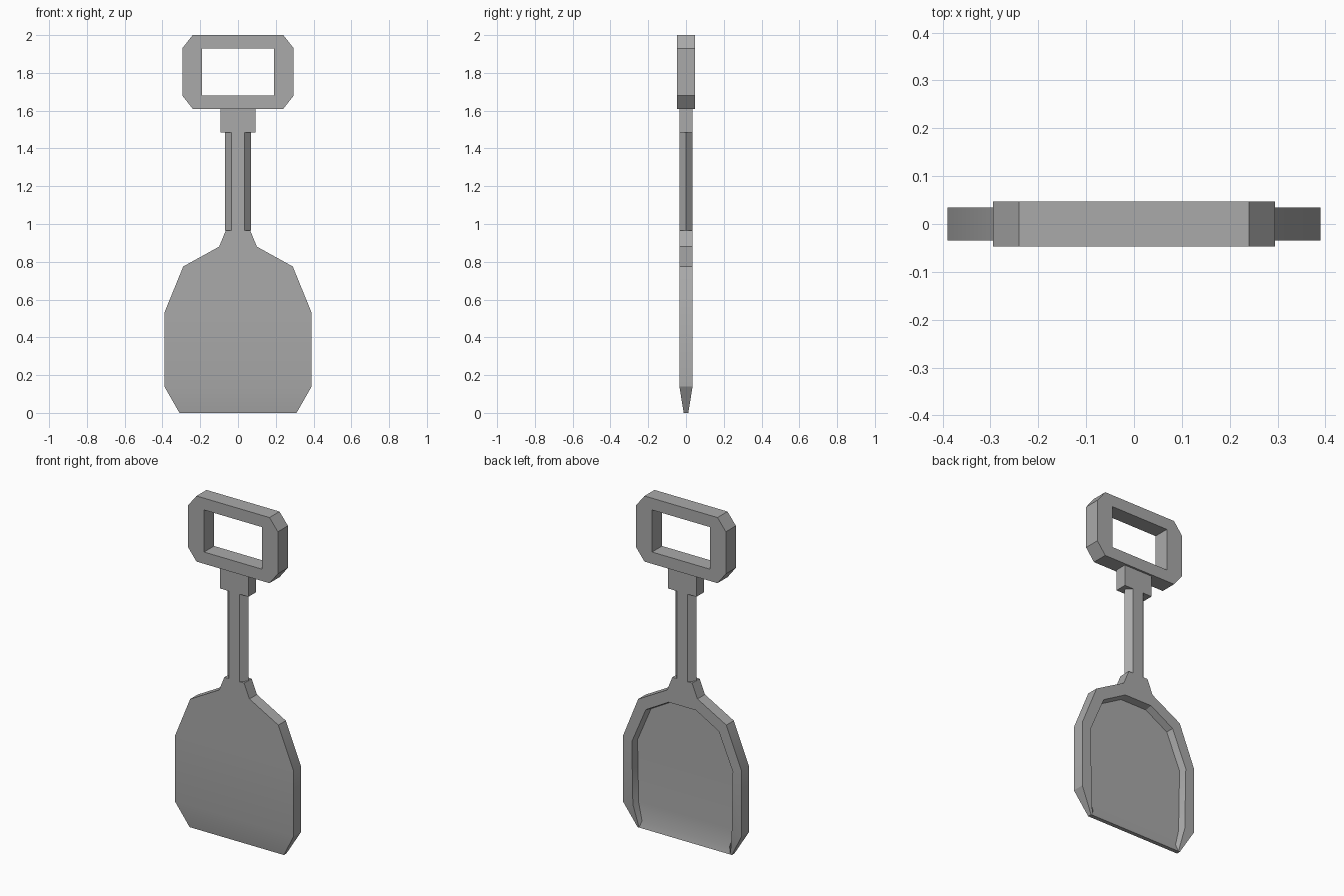
import bpy, bmesh, math

if "Cube" in bpy.data.objects:
    bpy.data.objects.remove(bpy.data.objects["Cube"])

grey = bpy.data.materials.new("grey_metal")
grey.diffuse_color = (0.4, 0.4, 0.4, 1)
grey.use_nodes = True
grey.node_tree.nodes["Principled BSDF"].inputs["Base Color"].default_value = grey.diffuse_color


def finish(name, bm, angle=25):
    bmesh.ops.recalc_face_normals(bm, faces=bm.faces)
    mesh = bpy.data.meshes.new(name)
    bm.to_mesh(mesh)
    bm.free()
    mesh.materials.append(grey)
    obj = bpy.data.objects.new(name, mesh)
    bpy.context.collection.objects.link(obj)
    bpy.ops.object.select_all(action='DESELECT')
    obj.select_set(True)
    bpy.context.view_layer.objects.active = obj
    bpy.ops.object.shade_smooth_by_angle(angle=math.radians(angle))
    return obj


def prism(name, loop, axis, a, b):
    """Extrude a closed 2D loop along y or z."""
    bm = bmesh.new()
    put = (lambda p, t: (p[0], t, p[1])) if axis == 'y' else (lambda p, t: (p[0], p[1], t))
    lo = [bm.verts.new(put(p, a)) for p in loop]
    hi = [bm.verts.new(put(p, b)) for p in loop]
    bm.faces.new(lo)
    bm.faces.new(hi)
    n = len(loop)
    for i in range(n):
        j = (i + 1) % n
        bm.faces.new((lo[i], lo[j], hi[j], hi[i]))
    return finish(name, bm)


# Blade: flat front, dished back with a raised rim, tapered bottom edge
outer = [(.31, 0, .012), (.39, .14, .035), (.39, .53, .035),
         (.29, .775, .035), (.10, .88, .035), (.065, .965, .035)]
rim = [(.30, 0, .012), (.325, .14, .035), (.332, .51, .035),
       (.24, .725, .035), (.09, .81, .035)]
floor = [(.288, .04, .002), (.315, .14, -.005), (.322, .51, -.005),
         (.233, .718, -.005), (.087, .80, -.005)]
bm = bmesh.new()


def pair(points, sign=1):
    return [[bm.verts.new((s * x, sign * y, z)) for x, z, y in points] for s in (1, -1)]


front, back, edge, dish = pair(outer, -1), pair(outer), pair(rim), pair(floor)


def strip(a, b, count):
    for i in range(count):
        bm.faces.new((a[i], a[i + 1], b[i + 1], b[i]))


strip(front[0], front[1], 5)
strip(dish[0], dish[1], 4)
for s in (0, 1):
    strip(front[s], back[s], 5)
    strip(back[s], edge[s], 4)
    strip(edge[s], dish[s], 4)
(fr, fl), (br, bl), (er, el), (dr, dl) = front, back, edge, dish
bm.faces.new((br[4], br[5], bl[5], bl[4], el[4], er[4]))   # neck back
bm.faces.new((er[4], el[4], dl[4], dr[4]))                 # dish top wall
bm.faces.new((er[0], el[0], dl[0], dr[0]))                 # dish bottom lip
bm.faces.new((fr[5], fl[5], bl[5], br[5]))                 # neck top
bm.faces.new((fr[0], fl[0], bl[0], el[0], er[0], br[0]))   # cutting edge
finish("blade", bm)

# Hexagonal shaft and the collar under the handle
prism("shaft", [(.068, 0), (.035, .035), (-.035, .035),
                (-.068, 0), (-.035, -.035), (.035, -.035)], 'z', .965, 1.485)
prism("collar", [(.093, .035), (-.093, .035), (-.093, -.035), (.093, -.035)],
      'z', 1.485, 1.61)

# Handle: chamfered ring around a rectangular opening
quarter_out = [(.295, .125), (.24, .195)]
quarter_in = [(.19, .125), (.19, .125)]


def ring(quarter):
    q = quarter
    pts = q + [(-x, z) for x, z in q[::-1]]
    return pts + [(x, -z) for x, z in pts[::-1]]


bm = bmesh.new()
loops = [[bm.verts.new((x, y, z + 1.805)) for x, z in ring(q)]
         for q, y in ((quarter_out, -.047), (quarter_out, .047),
                      (quarter_in, .047), (quarter_in, -.047))]
for k in range(4):
    a, b = loops[k], loops[(k + 1) % 4]
    for i in range(8):
        j = (i + 1) % 8
        bm.faces.new((a[i], a[j], b[j], b[i]))
bmesh.ops.remove_doubles(bm, verts=bm.verts, dist=1e-4)
finish("handle", bm)
